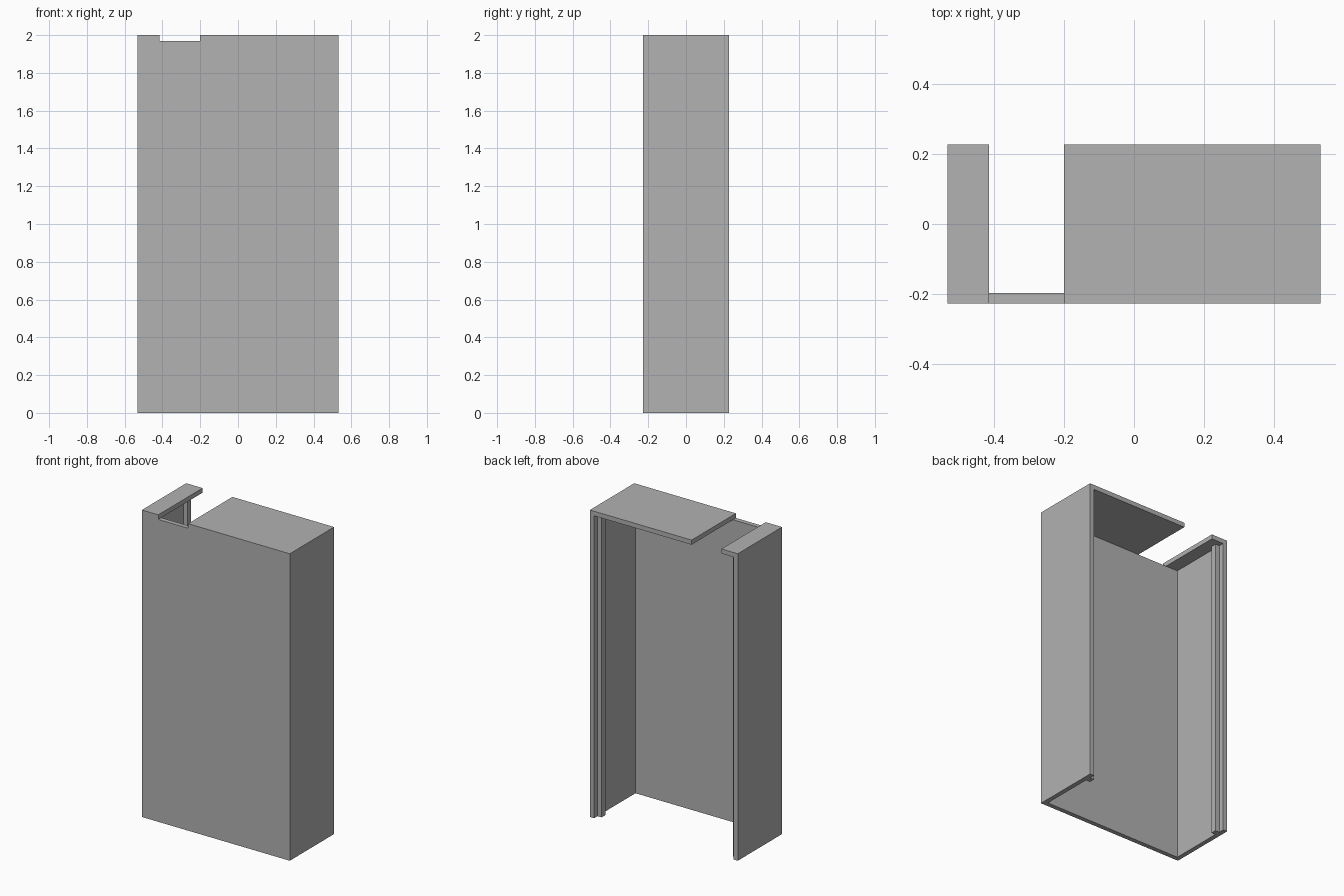
import bpy
import bmesh

cube = bpy.data.objects.get("Cube")
if cube:
    bpy.data.objects.remove(cube, do_unlink=True)

# Overall dimensions
HALF_W, HALF_D, HEIGHT = 0.533, 0.228, 2.0
WALL = 0.03                       # thickness of walls and top
RAIL_FRONT, RAIL_BACK = 0.155, 0.192
SLOT_LEFT, SLOT_RIGHT = -0.2, -0.415
UNDER_TOP = HEIGHT - WALL

# Single plain grey
grey = bpy.data.materials.new("plain grey")
grey.use_nodes = True
colour = (0.445, 0.445, 0.445, 1)
grey.diffuse_color = colour
grey.node_tree.nodes["Principled BSDF"].inputs["Base Color"].default_value = colour


def extrude(name, outline, z0, z1):
    """Extrude a flat outline upward from z0 to z1."""
    bm = bmesh.new()
    base = bm.faces.new([bm.verts.new((x, y, z0)) for x, y in outline])
    result = bmesh.ops.extrude_face_region(bm, geom=[base], use_keep_orig=True)
    top = [v for v in result["geom"] if isinstance(v, bmesh.types.BMVert)]
    bmesh.ops.translate(bm, verts=top, vec=(0, 0, z1 - z0))
    bmesh.ops.recalc_face_normals(bm, faces=bm.faces)
    mesh = bpy.data.meshes.new(name)
    bm.to_mesh(mesh)
    bm.free()
    mesh.materials.append(grey)
    obj = bpy.data.objects.new(name, mesh)
    bpy.context.collection.objects.link(obj)
    return obj


def rectangle(x0, x1, y0, y1):
    return [(x0, y0), (x1, y0), (x1, y1), (x0, y1)]


# Front and side walls with a guide rail inside each open back edge
inner = HALF_W - WALL
rail = inner - WALL
half = [(HALF_W, -HALF_D), (HALF_W, HALF_D), (inner, HALF_D),
        (inner, RAIL_BACK), (rail, RAIL_BACK), (rail, RAIL_FRONT),
        (inner, RAIL_FRONT), (inner, WALL - HALF_D)]
mirrored = [(-x, y) for x, y in reversed(half)]
extrude("walls_with_rails", half + mirrored, 0, UNDER_TOP)

# Top panels either side of the open slot
extrude("top_panel_left", rectangle(SLOT_LEFT, HALF_W, -HALF_D, HALF_D), UNDER_TOP, HEIGHT)
extrude("top_panel_right", rectangle(-HALF_W, SLOT_RIGHT, -HALF_D, HALF_D), UNDER_TOP, HEIGHT)
